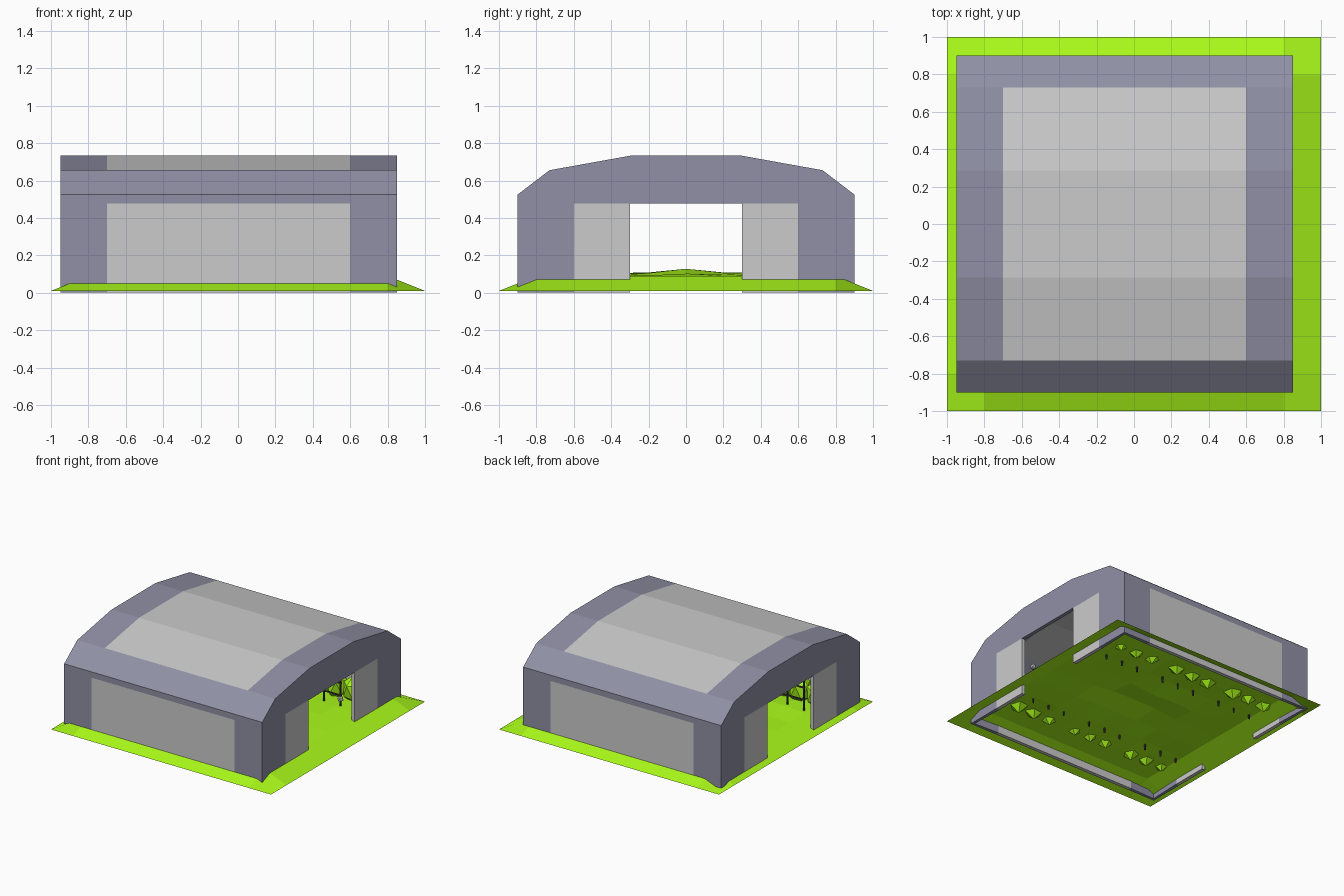
import bpy, bmesh, random
from mathutils import Matrix, Vector

if "Cube" in bpy.data.objects:
    bpy.data.objects.remove(bpy.data.objects["Cube"])

random.seed(4)


def material(name, rgb):
    m = bpy.data.materials.new(name)
    m.diffuse_color = (*rgb, 1)
    m.use_nodes = True
    m.node_tree.nodes["Principled BSDF"].inputs["Base Color"].default_value = m.diffuse_color
    return m


FRAME = material("frame_slate", (0.28, 0.28, 0.38))
PANEL = material("panel_grey", (0.75, 0.75, 0.75))
GRASS = material("grass", (0.40, 0.95, 0.01))
DARK = material("dark_metal", (0.05, 0.05, 0.06))
WHITE = material("white_fitting", (0.85, 0.85, 0.85))


def finish(bm, name, mats):
    mesh = bpy.data.meshes.new(name)
    bm.to_mesh(mesh)
    bm.free()
    for m in mats:
        mesh.materials.append(m)
    ob = bpy.data.objects.new(name, mesh)
    bpy.context.collection.objects.link(ob)
    return ob


# Arched shell: panels and frame share one surface, then gain thickness
half = [(-.9, 0), (-.9, .477), (-.9, .525), (-.73, .655), (-.285, .735)]
profile = half + [(-y, z) for y, z in reversed(half)]
columns = [-.95, -.70, .60, .85]
bm = bmesh.new()
cache = {}


def vert(x, y, z):
    key = (round(x, 3), round(y, 3), round(z, 3))
    if key not in cache:
        cache[key] = bm.verts.new(key)
    return cache[key]


def face(points, mat):
    bm.faces.new([vert(*p) for p in points]).material_index = mat


for i, ((y0, z0), (y1, z1)) in enumerate(zip(profile, profile[1:])):
    for c in range(3):
        a, b = columns[c], columns[c + 1]
        glazed = c == 1 and i in (0, 3, 4, 5, 8)
        face([(a, y0, z0), (b, y0, z0), (b, y1, z1), (a, y1, z1)], int(glazed))
for x in (columns[0], columns[-1]):
    for s in (-1, 1):
        for y0, y1, mat in ((.3, .6, 1), (.6, .9, 0)):
            face([(x, s * y0, 0), (x, s * y1, 0), (x, s * y1, .477), (x, s * y0, .477)], mat)
    gable = profile[1:-1] + [(y, .477) for y in (.6, .3, -.3, -.6)]
    face([(x, y, z) for y, z in gable], 0)
bmesh.ops.recalc_face_normals(bm, faces=bm.faces[:])
# make sure the normals point outward so the thickness grows inward
top = max(bm.faces, key=lambda f: f.calc_center_median().z)
if top.normal.z < 0:
    bmesh.ops.reverse_faces(bm, faces=bm.faces[:])
shell = finish(bm, "barn_shell", [FRAME, PANEL])
thick = shell.modifiers.new("thickness", 'SOLIDIFY')
thick.thickness = .03
thick.offset = -1

# Grass sheet with a low rim and a gently uneven middle
bm = bmesh.new()
bmesh.ops.create_grid(bm, x_segments=10, y_segments=10, size=1)
for v in bm.verts:
    edge = max(abs(v.co.x), abs(v.co.y))
    if edge > .9:
        v.co.z = .01
    elif edge > .7:
        v.co.z = .09
    else:
        v.co.z = random.uniform(.085, .11)
        if abs(v.co.y) < .1 and abs(v.co.x) < .3:
            v.co.z = .128
finish(bm, "grass", [GRASS])

# Two planted rows: bushes in groups of three, with posts on the aisle side
xs = [g + d for g in (.48, -.07, -.62) for d in (.15, 0, -.15)]
bushes, rack, fittings = bmesh.new(), bmesh.new(), bmesh.new()


def box(bm, centre, size):
    bmesh.ops.create_cube(bm, size=1, matrix=Matrix.Translation(centre)
                          @ Matrix.Diagonal((*size, 1)))


for s in (-1, 1):
    for i, x in enumerate(xs):
        scale = random.uniform(.92, 1.08)
        m = (Matrix.Translation((x, s * .6, .165)) @ Matrix.Rotation(random.uniform(0, 6), 4, 'Z')
             @ Matrix.Diagonal((.09 * scale, .09 * scale, .12 * scale, 1)))
        bmesh.ops.create_icosphere(bushes, subdivisions=1, radius=1, matrix=m)
        box(rack, (x, s * .43, .22), (.01, .01, .33))
        if i % 3 == 0:
            for z in (.15, .37):
                bmesh.ops.create_icosphere(fittings, subdivisions=1, radius=.025,
                                           matrix=Matrix.Translation((x, s * .43, z)))
    for g in (.48, -.07, -.62):
        for z in (.18, .28):
            box(rack, (g, s * .43, z), (.32, .01, .01))

finish(bushes, "bushes", [GRASS])
finish(rack, "posts_and_rails", [DARK])
finish(fittings, "round_fittings", [WHITE])
